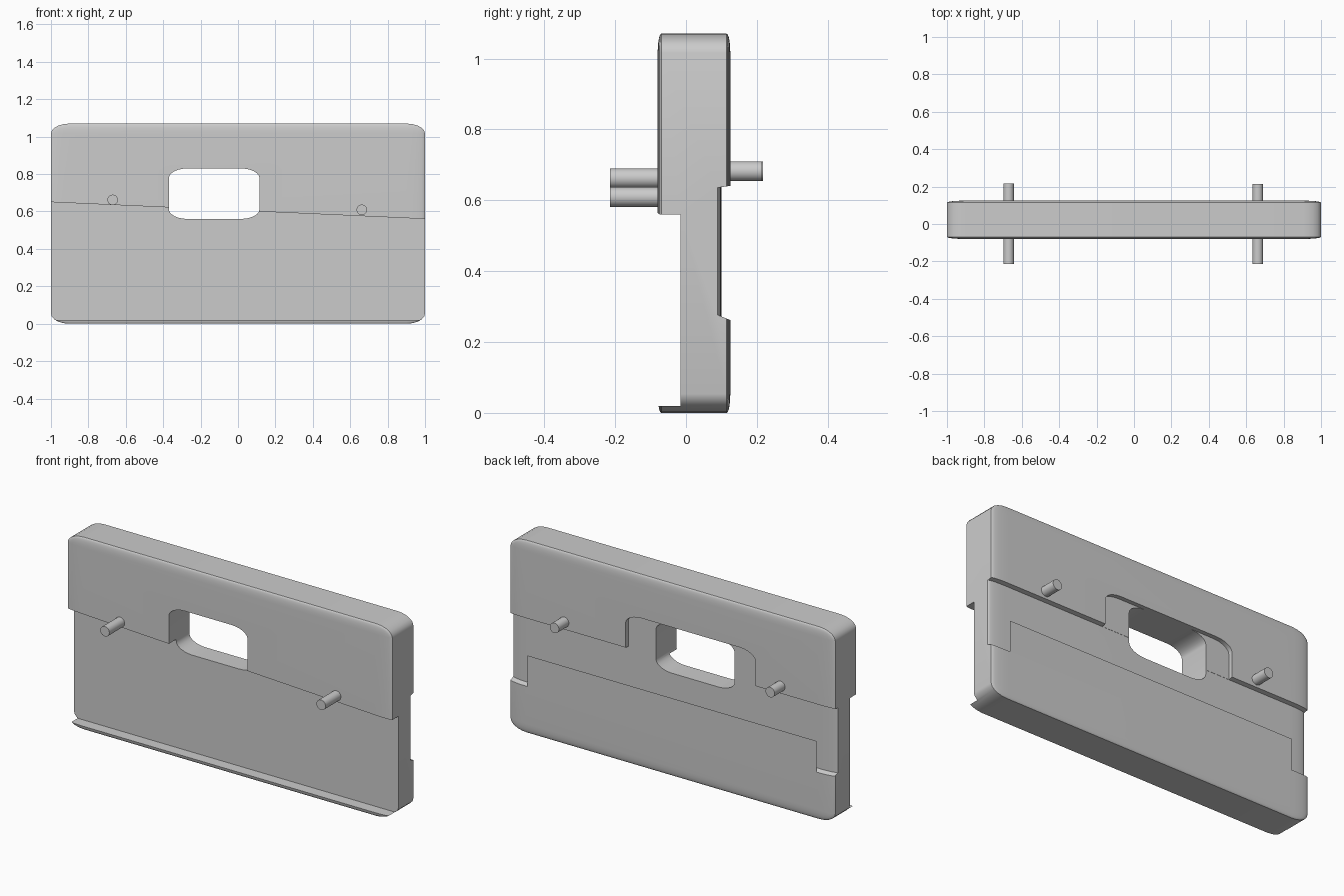
import bpy, bmesh, math
from mathutils import Vector

if "Cube" in bpy.data.objects:
    bpy.data.objects.remove(bpy.data.objects["Cube"])

grey = bpy.data.materials.new("light_grey")
grey.diffuse_color = (0.6, 0.6, 0.6, 1)
grey.use_nodes = True
grey.node_tree.nodes["Principled BSDF"].inputs["Base Color"].default_value = grey.diffuse_color


def make(name, bm):
    bmesh.ops.recalc_face_normals(bm, faces=bm.faces[:])
    mesh = bpy.data.meshes.new(name)
    bm.to_mesh(mesh)
    bm.free()
    mesh.materials.append(grey)
    ob = bpy.data.objects.new(name, mesh)
    bpy.context.collection.objects.link(ob)
    return ob


def prism(name, outline, place, a, b):
    """Join two copies of a 2D outline, placed in space at depths a and b."""
    bm = bmesh.new()
    rings = [[bm.verts.new(place(p, q, d)) for p, q in outline] for d in (a, b)]
    for ring in rings:
        bm.faces.new(ring)
    n = len(outline)
    for i in range(n):
        j = (i + 1) % n
        bm.faces.new((rings[0][i], rings[0][j], rings[1][j], rings[1][i]))
    return make(name, bm)


def rounded_rect(x0, x1, z0, z1, rx, rz, steps=6):
    pts = []
    corners = ((x1 - rx, z1 - rz), (x0 + rx, z1 - rz), (x0 + rx, z0 + rz), (x1 - rx, z0 + rz))
    for k, (cx, cz) in enumerate(corners):
        for s in range(steps + 1):
            t = math.pi / 2 * (k + s / steps)
            pts.append((cx + rx * math.cos(t), cz + rz * math.sin(t)))
    return pts


def along_y(x, z, d):
    return (x, d, z)


# main body: softened cube stretched into a slab
bm = bmesh.new()
bmesh.ops.create_cube(bm, size=2)
bmesh.ops.bevel(bm, geom=bm.edges[:], offset=0.1, segments=5, profile=0.5, affect='EDGES')
bmesh.ops.scale(bm, vec=Vector((1, 0.1025, 0.535)), verts=bm.verts[:])
bmesh.ops.translate(bm, vec=Vector((0, 0.0225, 0.535)), verts=bm.verts[:])
body = make("body", bm)

# front recess under a slanted step, leaving a thin lip at the bottom
front_cut = prism("front_cut", [(-1.2, 0.02), (1.2, 0.02), (1.2, 0.551), (-1.2, 0.659)],
                  along_y, -0.3, -0.015)

# shallow back recess whose ends follow the rounded slab corners
half = [(0.9 + 0.1 * math.sin(t), 0.0895 + 0.0105 * math.cos(t))
        for t in (i * math.pi / 12 for i in range(7))]
outline = [(-x, y) for x, y in reversed(half)] + half + [(1.2, 0.0895), (1.2, 0.2), (-1.2, 0.2), (-1.2, 0.0895)]
back_cut = prism("back_cut", outline,
                 lambda x, y, d: (x, y, 0.272 - 0.4 * (y - 0.1)) if d == 0
                 else (x, y, 0.637 + 0.15 * (y - 0.1)), 0, 1)

# window through the slab and the wider shallow pocket behind it
window_cut = prism("window_cut", rounded_rect(-0.37, 0.115, 0.56, 0.83, 0.1, 0.052), along_y, -0.3, 0.3)
pocket_cut = prism("pocket_cut", rounded_rect(-0.515, 0.285, 0.56, 0.83, 0.1, 0.052), along_y, 0.101, 0.3)

cutters = [front_cut, back_cut, window_cut, pocket_cut]
for c in cutters:
    c.hide_render = True
    mod = body.modifiers.new(c.name, 'BOOLEAN')
    mod.operation = 'DIFFERENCE'
    mod.solver = 'EXACT'
    mod.object = c
bpy.context.view_layer.update()
cut_mesh = bpy.data.meshes.new_from_object(body.evaluated_get(bpy.context.evaluated_depsgraph_get()))
body.modifiers.clear()
body.data = cut_mesh
for c in cutters:
    bpy.data.objects.remove(c, do_unlink=True)

# thin flap rising from the lower back face
bm = bmesh.new()
bm.faces.new([bm.verts.new(p) for p in ((0.89, 0.125, 0.262), (-0.89, 0.125, 0.262),
                                        (-0.89, 0.125, 0.435), (0.89, 0.125, 0.435))])
flap = make("rear_flap", bm)
if flap.data.polygons[0].normal.y < 0:
    flap.data.flip_normals()

# four round pegs
parts = [body]
circle = [(0.028 * math.cos(i * math.pi / 12), 0.028 * math.sin(i * math.pi / 12)) for i in range(24)]
for name, x, z, y0, y1 in (("front_peg_left", -0.67, 0.662, -0.215, -0.01),
                           ("front_peg_right", 0.662, 0.609, -0.215, -0.01),
                           ("back_peg_left", -0.67, 0.682, 0.09, 0.217),
                           ("back_peg_right", 0.662, 0.682, 0.09, 0.213)):
    parts.append(prism(name, [(x + a, z + b) for a, b in circle], along_y, y0, y1))

# smooth rounded areas, keep hard edges
for ob in parts:
    ob.select_set(True)
bpy.context.view_layer.objects.active = body
bpy.ops.object.shade_smooth_by_angle(angle=math.radians(30))
